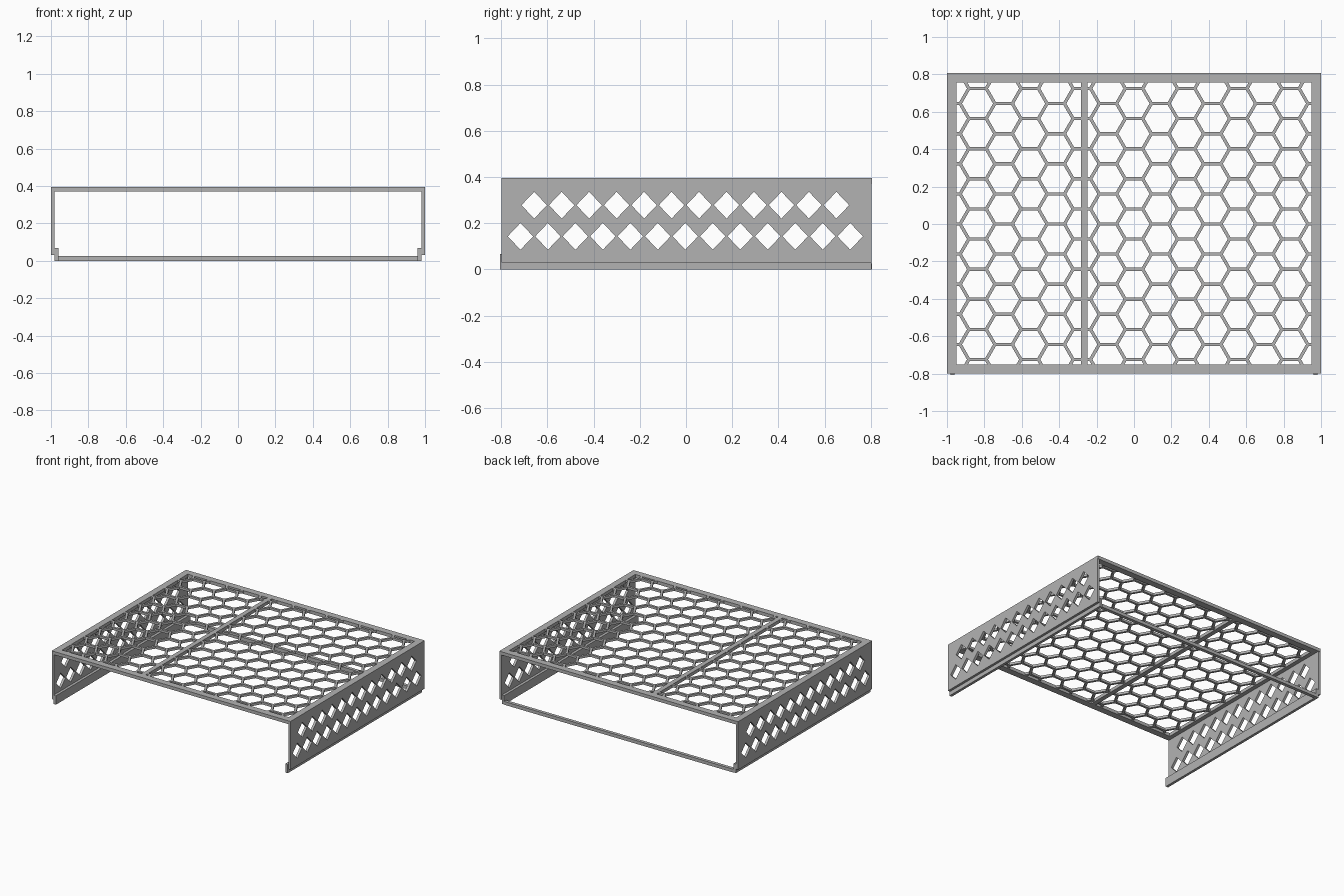
import bpy, bmesh, math
from mathutils import Matrix, Vector

old = bpy.data.objects.get("Cube")
if old:
    bpy.data.objects.remove(old, do_unlink=True)

grey = bpy.data.materials.new("plain grey")
grey.use_nodes = True
grey.diffuse_color = (0.45, 0.45, 0.45, 1)
grey.node_tree.nodes["Principled BSDF"].inputs["Base Color"].default_value = (0.45, 0.45, 0.45, 1)

HALF_X, FRONT, BACK, TOP = 1.0, -0.8, 0.806, 0.395
RIM, SHEET, RAIL = 0.05, 0.018, 0.025


def add_mesh(name, bm):
    mesh = bpy.data.meshes.new(name)
    bm.to_mesh(mesh)
    bm.free()
    mesh.materials.append(grey)
    obj = bpy.data.objects.new(name, mesh)
    bpy.context.collection.objects.link(obj)
    return obj


def box(name, x, y, z):
    """Box from three (low, high) ranges."""
    bm = bmesh.new()
    size = [b - a for a, b in (x, y, z)]
    mid = Vector([(a + b) / 2 for a, b in (x, y, z)])
    bmesh.ops.create_cube(bm, size=1, matrix=Matrix.Translation(mid) @ Matrix.Diagonal((*size, 1)))
    return add_mesh(name, bm)


def rect(u0, u1, v0, v1):
    return [(u0, v0), (u1, v0), (u1, v1), (u0, v1)]


def plate(name, loops, thickness, matrix):
    """Flat plate whose first loop is the outline and the others are holes."""
    curve = bpy.data.curves.new(name, "CURVE")
    curve.dimensions = "2D"
    curve.fill_mode = "BOTH"
    curve.extrude = thickness / 2
    for loop in loops:
        spline = curve.splines.new("POLY")
        spline.points.add(len(loop) - 1)
        for point, (u, v) in zip(spline.points, loop):
            point.co = (u, v, 0, 1)
        spline.use_cyclic_u = True
        spline.use_smooth = False
    temp = bpy.data.objects.new(name, curve)
    bpy.context.collection.objects.link(temp)
    bpy.context.view_layer.update()
    bm = bmesh.new()
    bm.from_mesh(bpy.data.meshes.new_from_object(temp))
    bpy.data.objects.remove(temp, do_unlink=True)
    bmesh.ops.remove_doubles(bm, verts=bm.verts, dist=1e-4)
    bmesh.ops.transform(bm, matrix=matrix, verts=bm.verts)
    bmesh.ops.recalc_face_normals(bm, faces=bm.faces)
    for face in bm.faces:
        face.smooth = False
    return add_mesh(name, bm)


# Top rim and the divider across it
inner = (-HALF_X + RIM, HALF_X - RIM, FRONT + RIM, BACK - RIM)
plate("top_frame", [rect(-HALF_X, HALF_X, FRONT, BACK), rect(*inner)], RAIL,
      Matrix.Translation((0, 0, TOP - RAIL / 2)))
box("top_divider", (-0.283, -0.248), inner[2:], (TOP - RAIL, TOP))

# Honeycomb mesh: inset hexagons, trimmed to the rim opening
pitch = 0.161
radius = pitch / math.sqrt(3)
bm = bmesh.new()
for col in range(-8, 9):
    for row in range(-6, 7):
        cx, cy = col * radius * 1.5, (row + 0.5 * (col % 2)) * pitch
        bm.faces.new([bm.verts.new((cx + radius * math.cos(a), cy + radius * math.sin(a), TOP))
                      for a in (k * math.pi / 3 for k in range(6))])
bmesh.ops.remove_doubles(bm, verts=bm.verts, dist=0.001)
cells = bm.faces[:]
bmesh.ops.inset_individual(bm, faces=cells, thickness=0.01)
bmesh.ops.delete(bm, geom=cells, context="FACES")
for co, no in (((inner[0], 0, 0), (-1, 0, 0)), ((inner[1], 0, 0), (1, 0, 0)),
               ((0, inner[2], 0), (0, -1, 0)), ((0, inner[3], 0), (0, 1, 0))):
    bmesh.ops.bisect_plane(bm, geom=bm.verts[:] + bm.edges[:] + bm.faces[:],
                           plane_co=co, plane_no=no, clear_outer=True)
bmesh.ops.recalc_face_normals(bm, faces=bm.faces)
for face in bm.faces:
    if face.normal.z < 0:
        face.normal_flip()
honeycomb = add_mesh("honeycomb_mesh", bm)
thicken = honeycomb.modifiers.new("thickness", "SOLIDIFY")
thicken.thickness = 0.018
thicken.offset = -1

# Side walls with two rows of diamond holes, and the rails at their feet
holes = []
for count, z in ((12, 0.278), (13, 0.143)):
    for i in range(count):
        y = (i - (count - 1) / 2) * 0.119 - 0.003
        holes.append([(y - 0.055, z), (y, z - 0.058), (y + 0.055, z), (y, z + 0.058)])
upright = Matrix.Rotation(math.pi / 2, 4, "Z") @ Matrix.Rotation(math.pi / 2, 4, "X")
for side, s in (("left", 1), ("right", -1)):
    plate(side + "_wall", [rect(FRONT, BACK - 0.003, 0.03, TOP)] + holes, SHEET,
          Matrix.Translation((s * (HALF_X - SHEET / 2), 0, 0)) @ upright)
    box(side + "_foot_rail", sorted((s * 0.961, s * 0.981)), (-BACK, 0.803), (0, 0.067))

# Cross bar joining the feet at the back
box("back_cross_bar", (-0.961, 0.961), (0.781, BACK), (0, RAIL))
